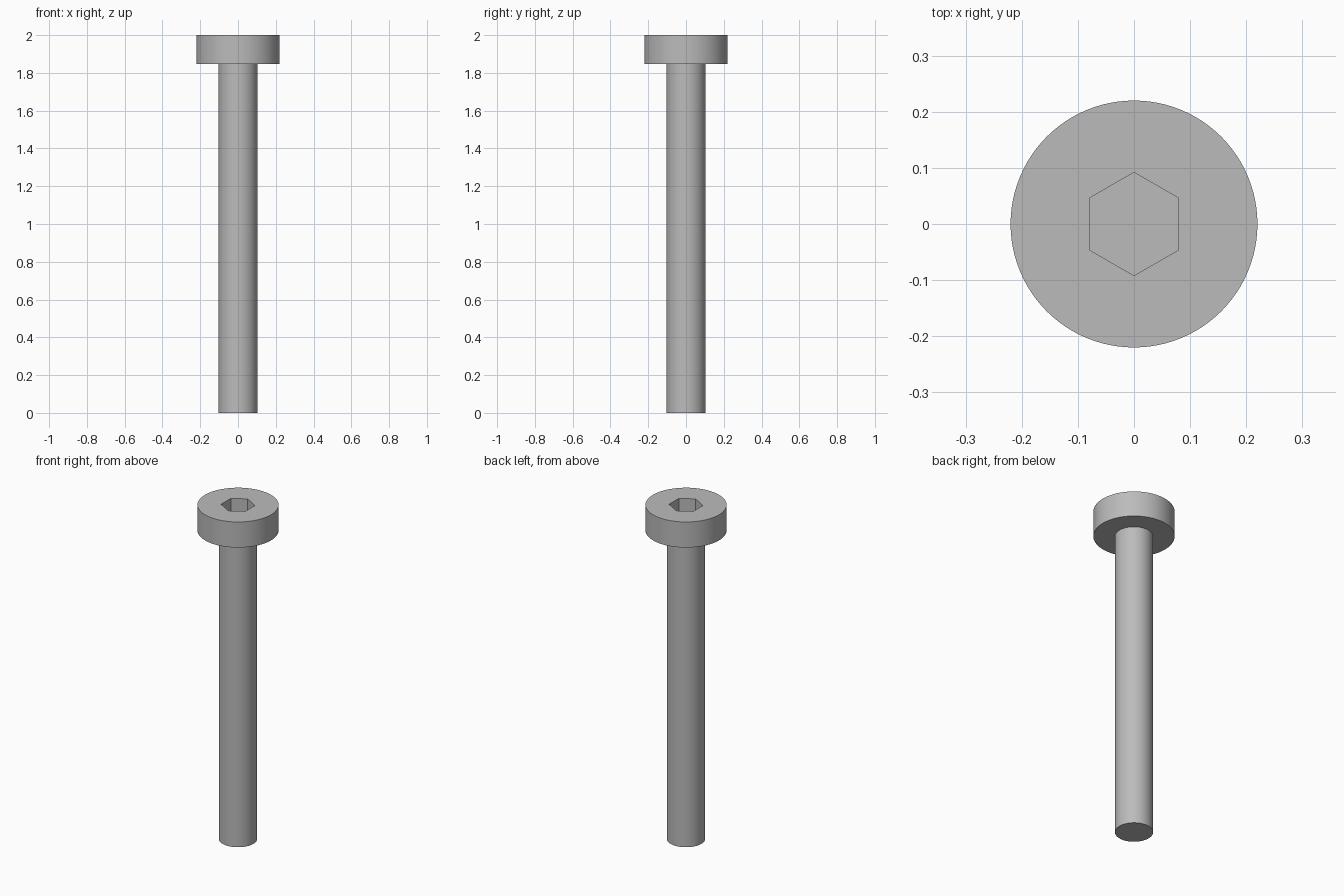
import bpy, bmesh, math
from mathutils import Matrix, Vector

cube = bpy.data.objects.get("Cube")
if cube:
    bpy.data.objects.remove(cube, do_unlink=True)

SHANK_R, HEAD_R, SOCKET_R = 0.103, 0.22, 0.092
HEAD_Z, TOP_Z, SOCKET_DEPTH = 1.847, 2.0, 0.09

steel = bpy.data.materials.new("steel_grey")
steel.use_nodes = True
colour = (0.5, 0.5, 0.5, 1)
steel.diffuse_color = colour
steel.node_tree.nodes["Principled BSDF"].inputs["Base Color"].default_value = colour


def make_object(name, bm):
    bmesh.ops.recalc_face_normals(bm, faces=bm.faces)
    mesh = bpy.data.meshes.new(name)
    bm.to_mesh(mesh)
    bm.free()
    mesh.materials.append(steel)
    obj = bpy.data.objects.new(name, mesh)
    bpy.context.collection.objects.link(obj)
    return obj


# Screw body: a disc stepped up through shank, underside of head and head
bm = bmesh.new()
bmesh.ops.create_circle(bm, segments=96, radius=SHANK_R, cap_ends=True)
edges = bm.edges[:]
for radius, z in ((SHANK_R, HEAD_Z), (HEAD_R, HEAD_Z), (HEAD_R, TOP_Z)):
    out = bmesh.ops.extrude_edge_only(bm, edges=edges)["geom"]
    edges = [g for g in out if isinstance(g, bmesh.types.BMEdge)]
    for v in (g for g in out if isinstance(g, bmesh.types.BMVert)):
        flat = Vector((v.co.x, v.co.y, 0)).normalized() * radius
        v.co = (flat.x, flat.y, z)
bmesh.ops.contextual_create(bm, geom=edges)
screw = make_object("socket_head_screw", bm)

# Hexagonal socket cutter, with corners toward front and back
bm = bmesh.new()
place = Matrix.Translation((0, 0, TOP_Z)) @ Matrix.Rotation(math.pi / 2, 4, "Z")
bmesh.ops.create_cone(bm, cap_ends=True, segments=6, radius1=SOCKET_R,
                      radius2=SOCKET_R, depth=2 * SOCKET_DEPTH, matrix=place)
# Put one corner exactly on the y axis
turn = math.atan2(bm.verts[:][0].co.y, bm.verts[:][0].co.x)
bmesh.ops.rotate(bm, verts=bm.verts, cent=(0, 0, 0),
                 matrix=Matrix.Rotation(math.pi / 2 - turn, 3, "Z"))
cutter = make_object("socket_cutter", bm)
cutter.hide_render = True
cutter.hide_set(True)

cut = screw.modifiers.new("hex_socket", "BOOLEAN")
cut.operation = "DIFFERENCE"
cut.solver = "EXACT"
cut.object = cutter

# Apply the cut, then smooth the round sides while keeping edges sharp
bpy.ops.object.select_all(action="DESELECT")
screw.select_set(True)
bpy.context.view_layer.objects.active = screw
bpy.ops.object.modifier_apply(modifier=cut.name)
bpy.data.objects.remove(cutter, do_unlink=True)
bpy.ops.object.shade_smooth_by_angle(angle=math.radians(30))
